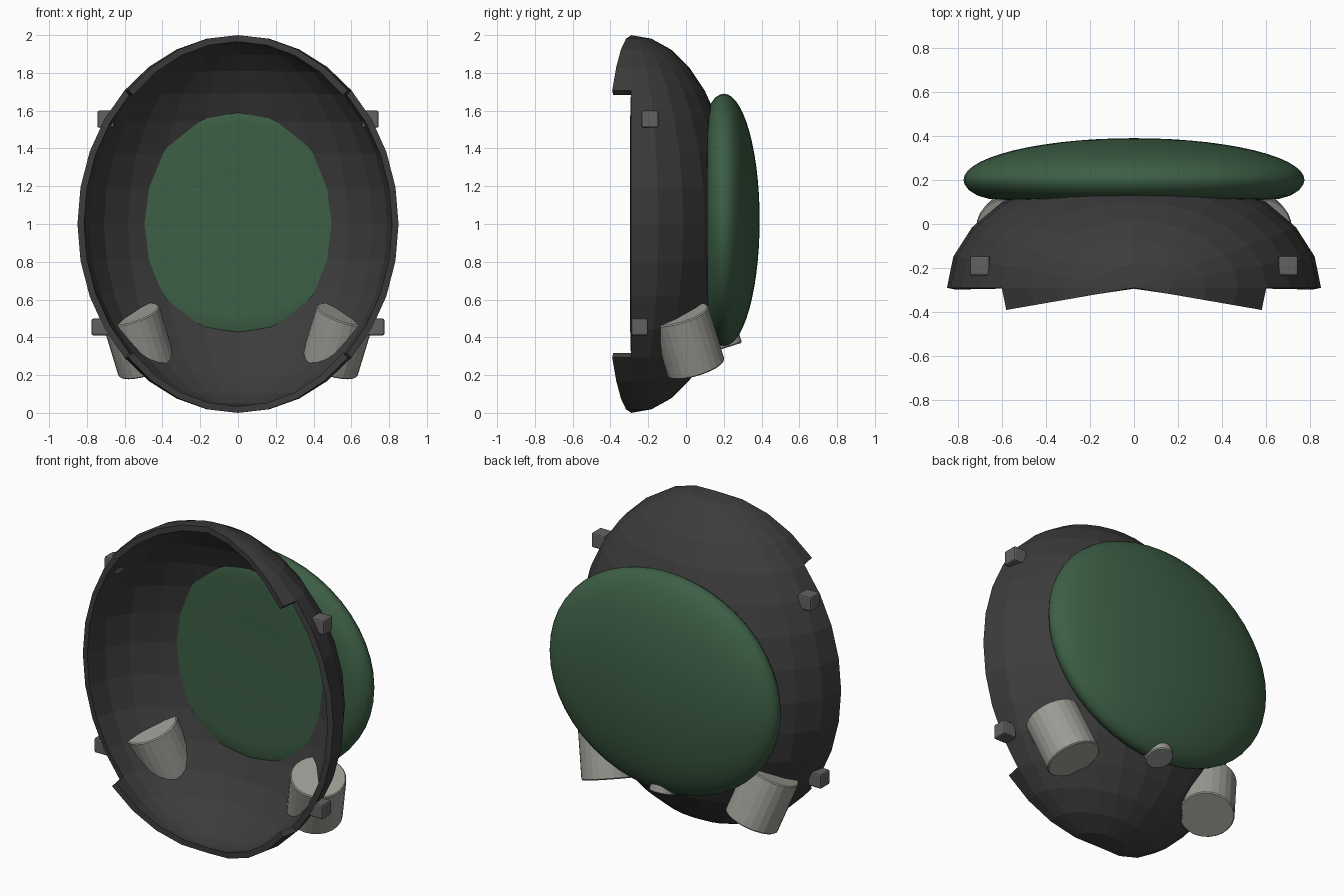
import bpy, bmesh, math
from mathutils import Vector, Matrix

cube = bpy.data.objects.get("Cube")
if cube:
    bpy.data.objects.remove(cube, do_unlink=True)


def material(name, r, g, b):
    m = bpy.data.materials.new(name)
    m.use_nodes = True
    m.diffuse_color = (r, g, b, 1)
    m.node_tree.nodes["Principled BSDF"].inputs["Base Color"].default_value = (r, g, b, 1)
    return m


charcoal = material("charcoal", 0.045, 0.045, 0.045)
green = material("dark green", 0.047, 0.115, 0.06)
pale_grey = material("pale grey", 0.33, 0.33, 0.30)
mid_grey = material("mid grey", 0.12, 0.12, 0.12)


def finish(bm, name, mat, smooth=False):
    bmesh.ops.recalc_face_normals(bm, faces=bm.faces)
    mesh = bpy.data.meshes.new(name)
    bm.to_mesh(mesh)
    bm.free()
    mesh.materials.append(mat)
    for p in mesh.polygons:
        p.use_smooth = smooth
    obj = bpy.data.objects.new(name, mesh)
    bpy.context.collection.objects.link(obj)
    return obj


def bevel(obj, width, segments=2):
    mod = obj.modifiers.new("Bevel", "BEVEL")
    mod.width = width
    mod.segments = segments
    mod.limit_method = "ANGLE"
    mod.angle_limit = math.radians(40)


# Mask shell: half an ellipsoid, with one extra strip of faces at brow and chin
bm = bmesh.new()
bmesh.ops.create_uvsphere(bm, u_segments=24, v_segments=16, radius=1)
doomed = []
for f in bm.faces:
    c = f.calc_center_median()
    angle = math.degrees(math.atan2(c.y, abs(c.x)))
    limit = -15 if abs(c.z) > 0.707 else 0
    if angle < limit:
        doomed.append(f)
bmesh.ops.delete(bm, geom=doomed, context="FACES")
bmesh.ops.transform(bm, verts=bm.verts,
                    matrix=Matrix.Translation((0, -0.29, 1)) @ Matrix.Diagonal((0.85, 0.55, 1, 1)))
shell = finish(bm, "mask_shell", charcoal)
solid = shell.modifiers.new("Thickness", "SOLIDIFY")
solid.thickness = 0.035
solid.offset = -1

# Oval back dome: flattish front, rounded rim, elliptical back
profile = [(0, 0.12), (0.4, 0.117), (0.75, 0.11), (0.85, 0.114), (0.92, 0.13), (0.97, 0.155), (0.993, 0.18)]
steps = 14
for i in range(steps + 1):
    a = math.pi / 2 * i / steps
    profile.append((math.cos(a), 0.2 + 0.19 * math.sin(a)))
bm = bmesh.new()
verts = [bm.verts.new((r, y, 0)) for r, y in profile]
edges = [bm.edges.new(pair) for pair in zip(verts, verts[1:])]
bmesh.ops.spin(bm, geom=verts + edges, cent=(0, 0, 0), axis=(0, 1, 0),
               angle=math.tau, steps=48, use_duplicate=False)
bmesh.ops.remove_doubles(bm, verts=bm.verts, dist=0.0005)
bmesh.ops.transform(bm, verts=bm.verts,
                    matrix=Matrix.Translation((0, 0, 1.02)) @ Matrix.Diagonal((0.775, 1, 0.67, 1)))
finish(bm, "back_dome", green, smooth=True)


def canister(name, centre, direction, radius, length):
    bm = bmesh.new()
    turn = Vector(direction).to_track_quat("Z", "Y").to_matrix().to_4x4()
    bmesh.ops.create_cone(bm, cap_ends=True, segments=24, radius1=radius, radius2=radius,
                          depth=length, matrix=Matrix.Translation(centre) @ turn)
    bevel(finish(bm, name, mat=pale_grey), 0.006, 1)


def clip(name, centre):
    bm = bmesh.new()
    bmesh.ops.create_cube(bm, size=0.09, matrix=Matrix.Translation(centre))
    bevel(finish(bm, name, mid_grey), 0.01)


# Paired filter canisters and strap clips
for side, s in (("left", 1), ("right", -1)):
    canister("filter_" + side, (0.525 * s, 0.01, 0.38), (-0.28 * s, 0.28, -0.92), 0.157, 0.31)
    clip("upper_clip_" + side, (0.7 * s, -0.19, 1.555))
    clip("lower_clip_" + side, (0.73 * s, -0.245, 0.455))

# Outlet valve under the dome
canister("outlet_valve", (0, 0.205, 0.395), (0, 0.3, -0.95), 0.08, 0.1)
